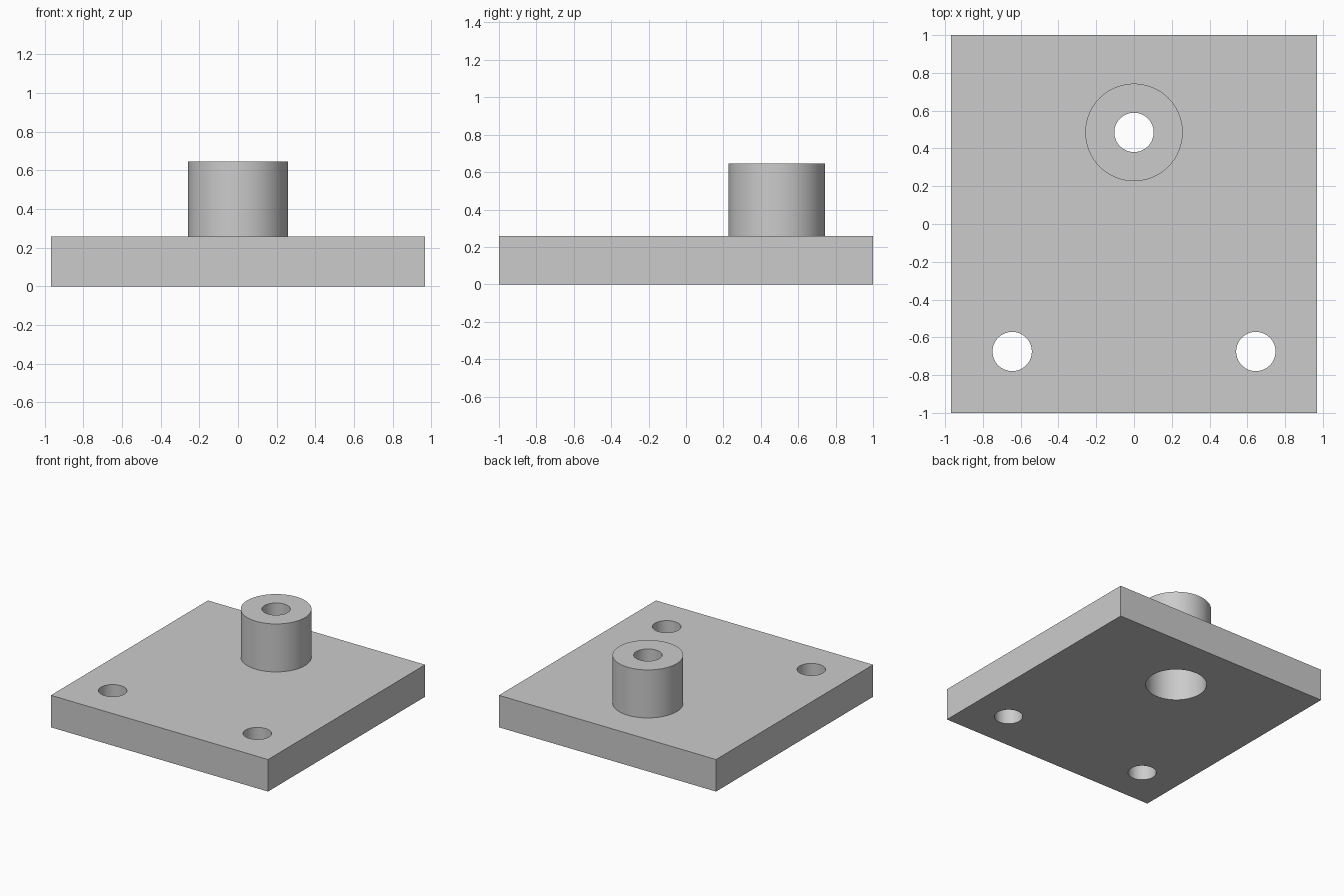
import bpy
import math

cube = bpy.data.objects.get("Cube")
if cube:
    bpy.data.objects.remove(cube, do_unlink=True)

# Main dimensions
PLATE = (1.936, 2.0, 0.258)
TOP = 0.645
BOSS_Y = 0.485
BOSS_R, BORE_R, HOLE_R = 0.258, 0.225, 0.104
BORE_DEPTH = 0.39
SEGMENTS = 96

grey = bpy.data.materials.new("light grey")
grey.use_nodes = True
grey.diffuse_color = (0.6, 0.6, 0.6, 1)
grey.node_tree.nodes["Principled BSDF"].inputs["Base Color"].default_value = (0.6, 0.6, 0.6, 1)


def cylinder(name, radius, x, y, bottom, top):
    bpy.ops.mesh.primitive_cylinder_add(
        vertices=SEGMENTS, radius=radius, depth=top - bottom,
        location=(x, y, (bottom + top) / 2))
    obj = bpy.context.object
    obj.name = name
    obj.data.materials.append(grey)
    return obj


def boolean(target, other, operation):
    mod = target.modifiers.new(other.name, 'BOOLEAN')
    mod.operation = operation
    mod.solver = 'EXACT'
    mod.object = other
    bpy.context.view_layer.objects.active = target
    bpy.ops.object.modifier_apply(modifier=mod.name)
    bpy.data.objects.remove(other, do_unlink=True)


# Base plate
bpy.ops.mesh.primitive_cube_add(size=1, location=(0, 0, PLATE[2] / 2))
plate = bpy.context.object
plate.name = "mounting_plate"
plate.scale = PLATE
bpy.ops.object.transform_apply(location=False, rotation=False, scale=True)
plate.data.materials.append(grey)

# Boss standing on the plate
boolean(plate, cylinder("boss", BOSS_R, 0, BOSS_Y, PLATE[2] / 2, TOP), 'UNION')

# Wide bore from below, narrow hole through the boss top
boolean(plate, cylinder("wide_bore", BORE_R, 0, BOSS_Y, -0.1, BORE_DEPTH), 'DIFFERENCE')
boolean(plate, cylinder("boss_hole", HOLE_R, 0, BOSS_Y, -0.1, TOP + 0.1), 'DIFFERENCE')

# Two mounting holes near the front edge
for side in (-1, 1):
    boolean(plate, cylinder("mounting_hole", HOLE_R, side * 0.645, -0.675, -0.1, 0.4), 'DIFFERENCE')

# Smooth round walls, crisp edges
bpy.ops.object.select_all(action='DESELECT')
plate.select_set(True)
bpy.context.view_layer.objects.active = plate
bpy.ops.object.shade_smooth_by_angle(angle=math.radians(30))
